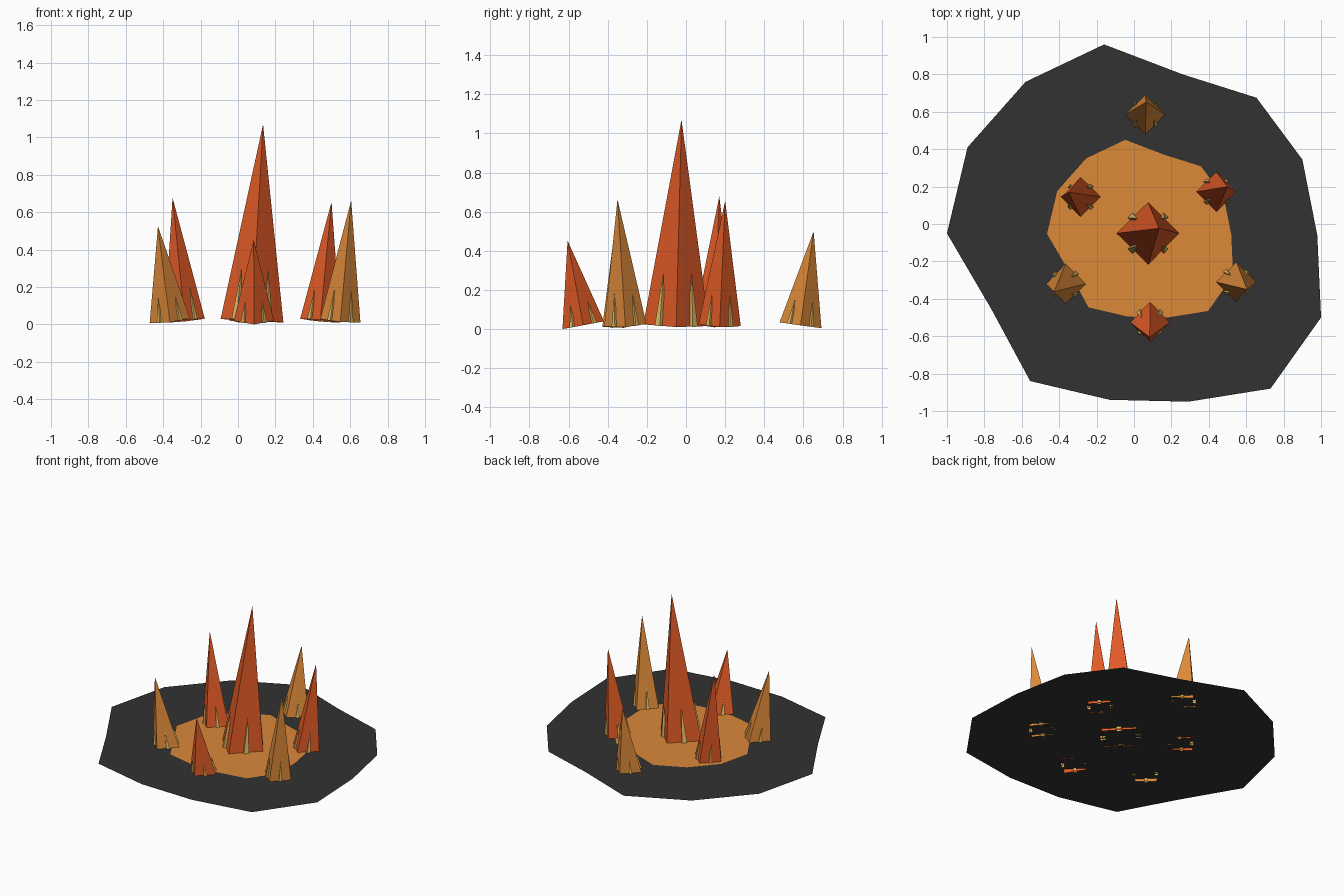
import bpy, math
from mathutils import Vector

if "Cube" in bpy.data.objects:
    bpy.data.objects.remove(bpy.data.objects["Cube"])


def material(name, r, g, b):
    lin = lambda c: c / 12.92 if c <= 0.04045 else ((c + 0.055) / 1.055) ** 2.4
    m = bpy.data.materials.new(name)
    m.diffuse_color = (lin(r / 255), lin(g / 255), lin(b / 255), 1)
    m.use_nodes = True
    m.node_tree.nodes["Principled BSDF"].inputs["Base Color"].default_value = m.diffuse_color
    return m


CHAR = material("charred_ground", 50, 50, 50)
ORANGE = material("glow_orange", 220, 137, 57)
RED = material("flame_red", 224, 90, 38)
YELLOW = material("flame_yellow", 230, 188, 98)


def add_mesh(name, verts, faces, mat):
    me = bpy.data.meshes.new(name)
    me.from_pydata(verts, [], faces)
    me.materials.append(mat)
    ob = bpy.data.objects.new(name, me)
    bpy.context.collection.objects.link(ob)


def spikes(name, base, rot, parts, mat):
    """Open four-sided spikes; parts are (centre x, y, radius, height, tip x, y)."""
    verts, faces = [], []
    for cx, cy, r, h, tx, ty in parts:
        n = len(verts)
        local = [(cx + r, cy, 0), (cx, cy + r, 0), (cx - r, cy, 0), (cx, cy - r, 0), (tx, ty, h)]
        verts += [base + rot @ Vector(p) for p in local]
        faces += [(n + i, n + (i + 1) % 4, n + 4) for i in range(4)]
    add_mesh(name, verts, faces, mat)


# Scorched ground sheet and the smaller glowing patch of the same outline
outline = [(-0.16, 0.96), (-0.58, 0.76), (-0.89, 0.41), (-1.0, -0.05), (-0.76, -0.46),
           (-0.555, -0.84), (-0.13, -0.94), (0.29, -0.95), (0.73, -0.88), (1.0, -0.50),
           (0.98, -0.06), (0.90, 0.345), (0.655, 0.675), (0.26, 0.80)]
face = [tuple(range(len(outline)))]
add_mesh("ground", [(x, y, 0.03) for x, y in outline], face, CHAR)
add_mesh("glowing_patch", [(0.0325 + 0.4975 * x, -0.0276 + 0.4975 * y, 0.033)
                           for x, y in outline], face, ORANGE)

# Flames: base x, y, radius, tip x, y, z, colour
flames = [
    (0.075, -0.05, 0.168, 0.134, -0.023, 1.07, RED),
    (0.44, 0.172, 0.108, 0.50, 0.20, 0.655, RED),
    (-0.285, 0.145, 0.108, -0.35, 0.17, 0.678, RED),
    (0.085, -0.525, 0.108, 0.084, -0.605, 0.452, RED),
    (0.06, 0.585, 0.108, 0.065, 0.652, 0.50, ORANGE),
    (-0.365, -0.32, 0.108, -0.428, -0.362, 0.525, ORANGE),
    (0.547, -0.31, 0.108, 0.605, -0.35, 0.663, ORANGE),
]
for k, (x, y, r, tx, ty, tz, mat) in enumerate(flames):
    base = Vector((x, y, 0.02))
    axis = Vector((tx, ty, tz)) - base
    h = axis.length
    rot = Vector((0, 0, 1)).rotation_difference(axis)
    spikes(f"flame_{k}", base, rot, [(0, 0, r, h, 0, 0)], mat)
    # small yellow flames at the foot of each face
    small = [(sx * r / 2, sy * r / 2, 0.155 * r, 0.26 * h, sx * r * 0.43, sy * r * 0.43)
             for sx in (1, -1) for sy in (1, -1)]
    spikes(f"small_flames_{k}", base, rot, small, YELLOW)
